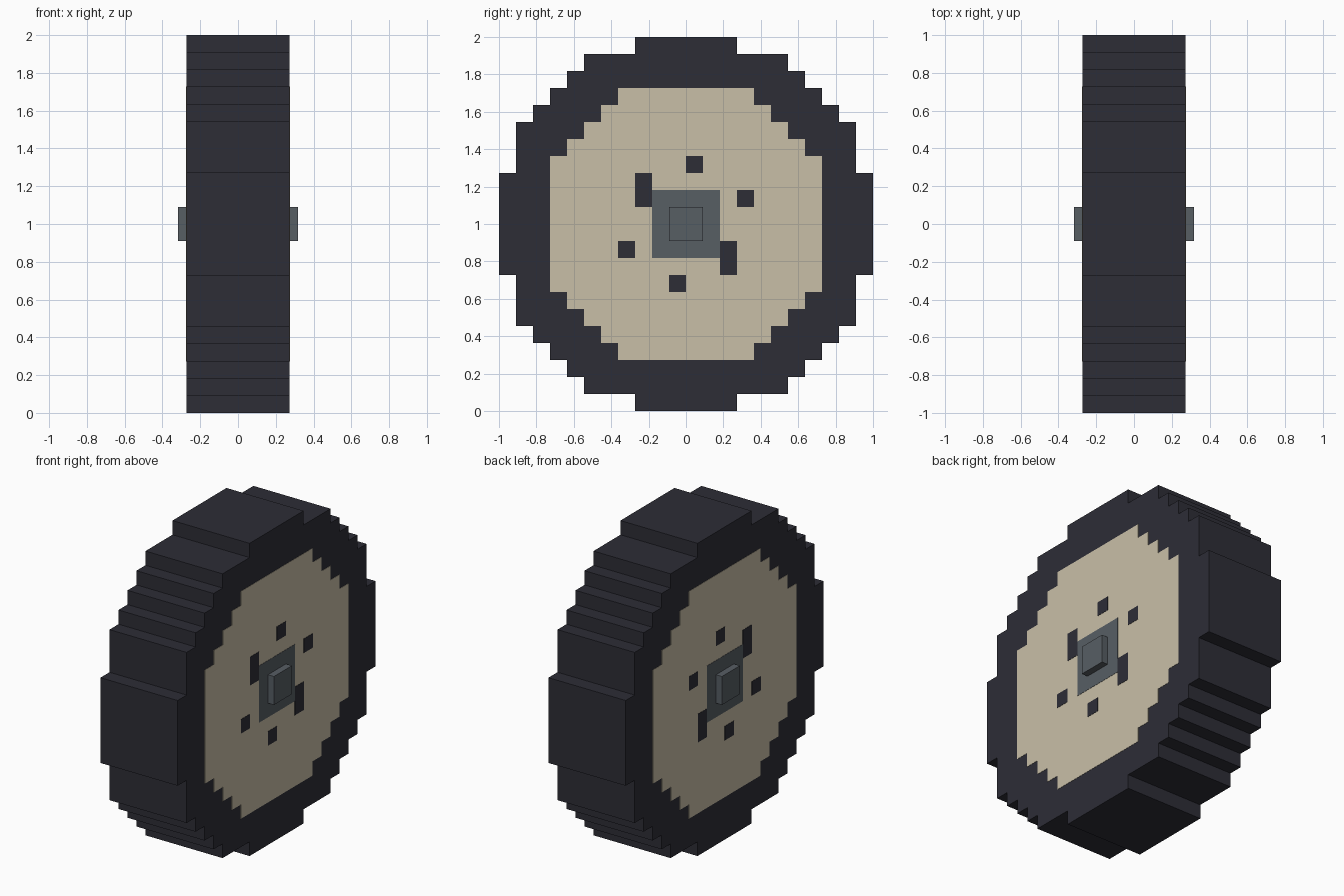
import bpy
import bmesh

cube = bpy.data.objects.get("Cube")
if cube:
    bpy.data.objects.remove(cube, do_unlink=True)

CELL = 2 / 22          # size of one block
SIDE = 3 * CELL        # half width of the wheel
CENTRE_Z = 1.0


def linear(c):
    c /= 255
    return c / 12.92 if c <= 0.04045 else ((c + 0.055) / 1.055) ** 2.4


def material(name, rgb):
    colour = (*[linear(c) for c in rgb], 1)
    mat = bpy.data.materials.new(name)
    mat.use_nodes = True
    mat.diffuse_color = colour
    bsdf = mat.node_tree.nodes["Principled BSDF"]
    bsdf.inputs["Base Color"].default_value = colour
    bsdf.inputs["Roughness"].default_value = 0.9
    return mat


rubber = material("dark rubber", (45, 45, 54))
cream = material("cream rim", (201, 191, 167))
steel = material("grey steel", (87, 94, 100))


def stepped_disc(steps):
    """Closed outline from (half width, height) steps of one quarter."""
    quarter, low = [], 0
    for half, high in steps:
        if low:
            quarter.append((half, low))
        quarter.append((half, high))
        low = high
    upper = quarter + [(-y, z) for y, z in reversed(quarter)]
    return upper + [(-y, -z) for y, z in upper]


def rectangle(y0, z0, y1, z1):
    return [(y0, z0), (y1, z0), (y1, z1), (y0, z1)]


def prism(name, outlines, x0, x1, mat, mirrored=False):
    """Extrude side-on outlines, given in blocks, from x0 to x1."""
    bm = bmesh.new()
    for outline in outlines:
        face = bm.faces.new([bm.verts.new((x0, y * CELL, z * CELL + CENTRE_Z))
                             for y, z in outline])
        new = bmesh.ops.extrude_face_region(bm, geom=[face], use_keep_orig=True)["geom"]
        moved = [v for v in new if isinstance(v, bmesh.types.BMVert)]
        bmesh.ops.translate(bm, verts=moved, vec=(x1 - x0, 0, 0))
    bmesh.ops.recalc_face_normals(bm, faces=bm.faces)
    mesh = bpy.data.meshes.new(name)
    bm.to_mesh(mesh)
    bm.free()
    mesh.materials.append(mat)
    obj = bpy.data.objects.new(name, mesh)
    bpy.context.collection.objects.link(obj)
    if mirrored:
        obj.modifiers.new("other side", 'MIRROR').use_axis[0] = True
    return obj


# Blocky tyre body
tyre = stepped_disc([(11, 3), (10, 6), (9, 7), (8, 8), (7, 9), (6, 10), (3, 11)])
prism("tyre", [tyre], -SIDE, SIDE, rubber)

# Cream rim painted on both sides
rim = stepped_disc([(8, 4), (7, 5), (6, 6), (5, 7), (4, 8)])
prism("rim", [rim], SIDE - 0.001, SIDE + 0.0015, cream, mirrored=True)

# Dark bolt holes, repeated by a half turn
holes = [(0, 3, 1, 4), (3, 1, 4, 2), (2, -3, 3, -1)]
holes += [(-y1, -z1, -y0, -z0) for y0, z0, y1, z1 in holes]
prism("bolt_holes", [rectangle(*h) for h in holes],
      SIDE, SIDE + 0.003, rubber, mirrored=True)

# Square hub plates and the axle through the wheel
prism("hub_plate", [rectangle(-2, -2, 2, 2)],
      SIDE, SIDE + 0.003, steel, mirrored=True)
prism("axle", [rectangle(-1, -1, 1, 1)],
      -SIDE - CELL / 2, SIDE + CELL / 2, steel)
